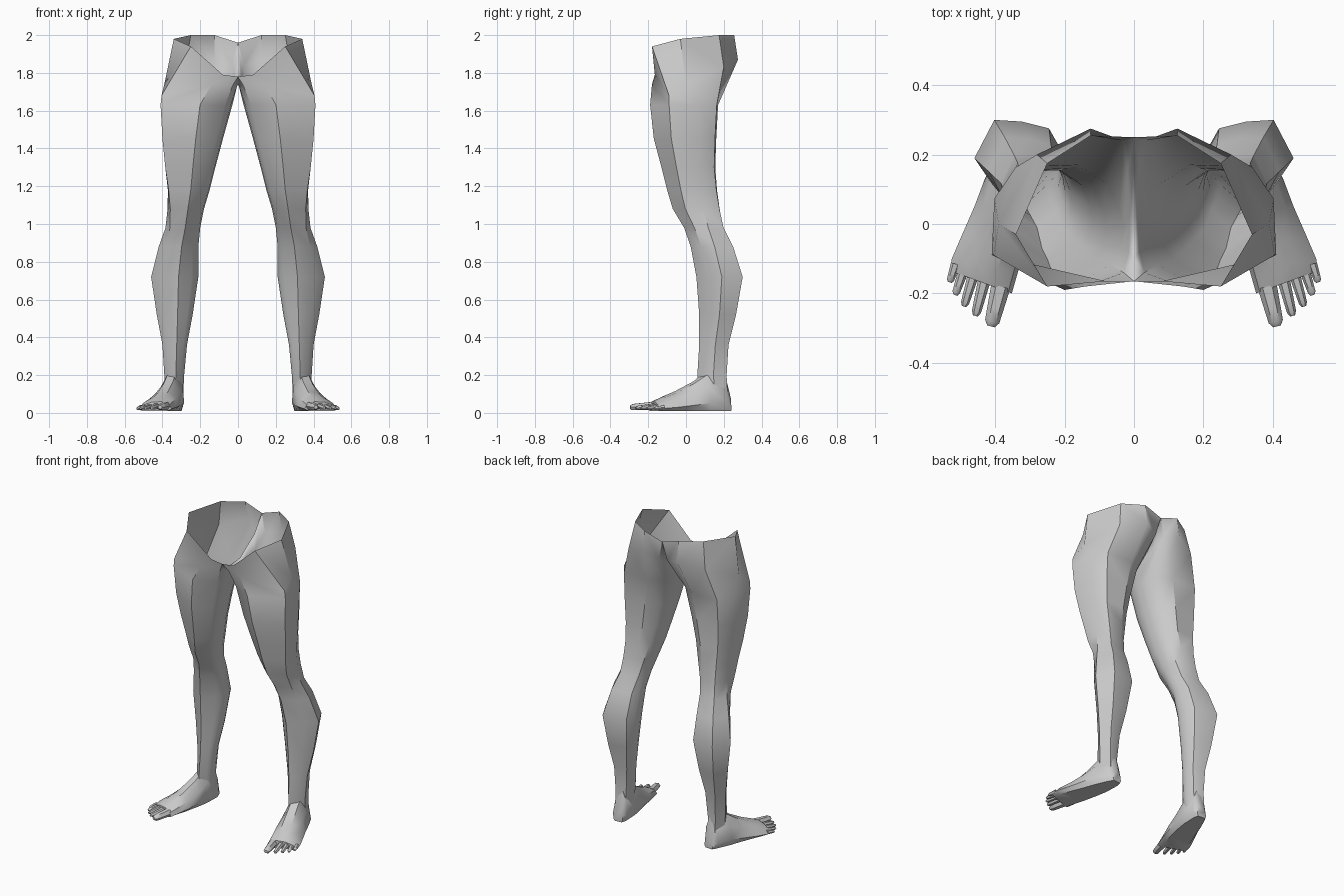
import bpy
import bmesh
from math import cos, sin, pi, radians
from mathutils import Vector

cube = bpy.data.objects.get("Cube")
if cube:
    bpy.data.objects.remove(cube, do_unlink=True)

# One plain clay grey for everything
clay = bpy.data.materials.new("clay_grey")
clay.use_nodes = True
grey = (0.6, 0.6, 0.6, 1)
clay.diffuse_color = grey
clay.node_tree.nodes["Principled BSDF"].inputs["Base Color"].default_value = grey


def loft(name, rings, cap_start=True, cap_end=True, smooth_angle=35):
    """Skin a list of equal-length point rings and mirror the result across x."""
    bm = bmesh.new()
    loops = [[bm.verts.new(point) for point in ring] for ring in rings]
    for lower, upper in zip(loops, loops[1:]):
        count = len(lower)
        for i in range(count):
            j = (i + 1) % count
            bm.faces.new((lower[i], lower[j], upper[j], upper[i]))
    if cap_start:
        bm.faces.new(loops[0])
    if cap_end:
        bm.faces.new(loops[-1])
    bmesh.ops.recalc_face_normals(bm, faces=bm.faces)
    mesh = bpy.data.meshes.new(name)
    bm.to_mesh(mesh)
    bm.free()
    mesh.materials.append(clay)
    obj = bpy.data.objects.new(name, mesh)
    bpy.context.collection.objects.link(obj)
    mirror = obj.modifiers.new("both_sides", "MIRROR")
    mirror.merge_threshold = 0.002
    bpy.ops.object.select_all(action="DESELECT")
    obj.select_set(True)
    bpy.context.view_layer.objects.active = obj
    bpy.ops.object.shade_smooth_by_angle(angle=radians(smooth_angle))
    return obj


# Leg cross-sections as (across, depth): inner to outer, front to back
thigh_shape = [(.1, .2), (.45, 0), (1, .28), (.98, .73), (.82, .98),
               (.35, 1), (.12, .85), (.03, .65), (0, .5), (.02, .33)]
calf_shape = [(.15, .25), (.42, 0), (.8, .25), (1, .55), (.77, 1),
              (.45, .98), (.14, .9), (.03, .7), (0, .5), (.05, .36)]


def leg_ring(z, x_in, x_out, y_front, y_back):
    """Cross-section that changes from the thigh shape to the calf shape at the knee."""
    blend = min(max((z - 0.85) / 0.4, 0), 1)
    ring = []
    for thigh, calf in zip(thigh_shape, calf_shape):
        across, depth = Vector(calf).lerp(Vector(thigh), blend)
        ring.append((x_in + across * (x_out - x_in),
                     y_front + depth * (y_back - y_front), z))
    return ring


# Open waist rim, closing along the crotch on the centre line
waist_rim = [(0, -.165, 1.78), (.08, -.165, 1.79), (.25, -.18, 1.94),
             (.34, -.03, 1.98), (.25, .175, 2), (.125, .255, 2),
             (0, .25, 1.96), (0, .17, 1.85), (0, .02, 1.75), (0, -.1, 1.74)]

# Hip bones, buttock and groin
hip_ring = [(.03, -.14, 1.73), (.14, -.18, 1.74), (.405, -.09, 1.68),
            (.39, 0, 1.74), (.28, .2, 1.83), (.125, .275, 1.87),
            (.03, .24, 1.84), (.02, .15, 1.76), (.012, .02, 1.7), (.015, -.08, 1.7)]

# Height, inner x, outer x, front y, back y from thigh down to ankle
leg_sizes = [
    (1.63, .03, .41, -.19, .17),
    (1.45, .08, .4, -.17, .16),
    (1.3, .12, .385, -.13, .155),
    (1.18, .15, .375, -.1, .165),
    (1.08, .18, .375, -.07, .18),
    (.98, .2, .385, -.01, .2),
    (.88, .21, .42, .025, .25),
    (.72, .21, .46, .055, .3),
    (.52, .24, .43, .07, .265),
    (.36, .27, .4, .07, .225),
    (.2, .285, .39, .06, .215),
    (.1, .29, .39, .07, .22),
]
loft("hips_and_legs",
     [waist_rim, hip_ring] + [leg_ring(*size) for size in leg_sizes],
     cap_start=False)

# Foot cross-section as (across, height), flat along the sole
foot_shape = [(.12, 0), (.88, 0), (1, .2), (.86, .6), (.6, .93),
              (.3, 1), (.06, .65), (0, .22)]


def foot_ring(x_in, y_in, x_out, y_out, top):
    sole = 0.01
    return [(x_in + u * (x_out - x_in), y_in + u * (y_out - y_in),
             sole + w * (top - sole)) for u, w in foot_shape]


# Heel to ball, each section running from the inner to the outer edge
foot_sections = [
    (.3, .235, .365, .24, .08),
    (.287, .205, .385, .215, .2),
    (.285, .1, .43, .13, .22),
    (.295, .03, .46, .05, .165),
    (.315, -.07, .495, -.03, .115),
    (.335, -.14, .525, -.1, .085),
    (.352, -.2, .53, -.135, .06),
]
loft("foot", [foot_ring(*section) for section in foot_sections])


def toe(name, base, tip, width):
    """Tapered six-sided toe with a rounded tip."""
    start, end = Vector(base), Vector(tip)
    axis = (end - start).normalized()
    side = Vector((-axis.y, axis.x, 0)).normalized()
    rings = []
    for along, scale in ((0, 1), (.55, .85), (.88, .75), (1, .4)):
        centre = start.lerp(end, along)
        rings.append([centre + side * (width * scale * cos(k * pi / 3))
                      + Vector((0, 0, 0.9 * width * scale * sin(k * pi / 3)))
                      for k in range(6)])
    loft(name, rings, smooth_angle=50)


# Toes fan outward from the ball of the foot
toe("big_toe", (.384, -.18, .036), (.412, -.295, .03), .028)
toe("second_toe", (.432, -.165, .036), (.457, -.265, .026), .018)
toe("third_toe", (.464, -.15, .034), (.49, -.238, .025), .016)
toe("fourth_toe", (.492, -.135, .032), (.515, -.205, .024), .015)
toe("little_toe", (.514, -.115, .03), (.531, -.168, .023), .014)
